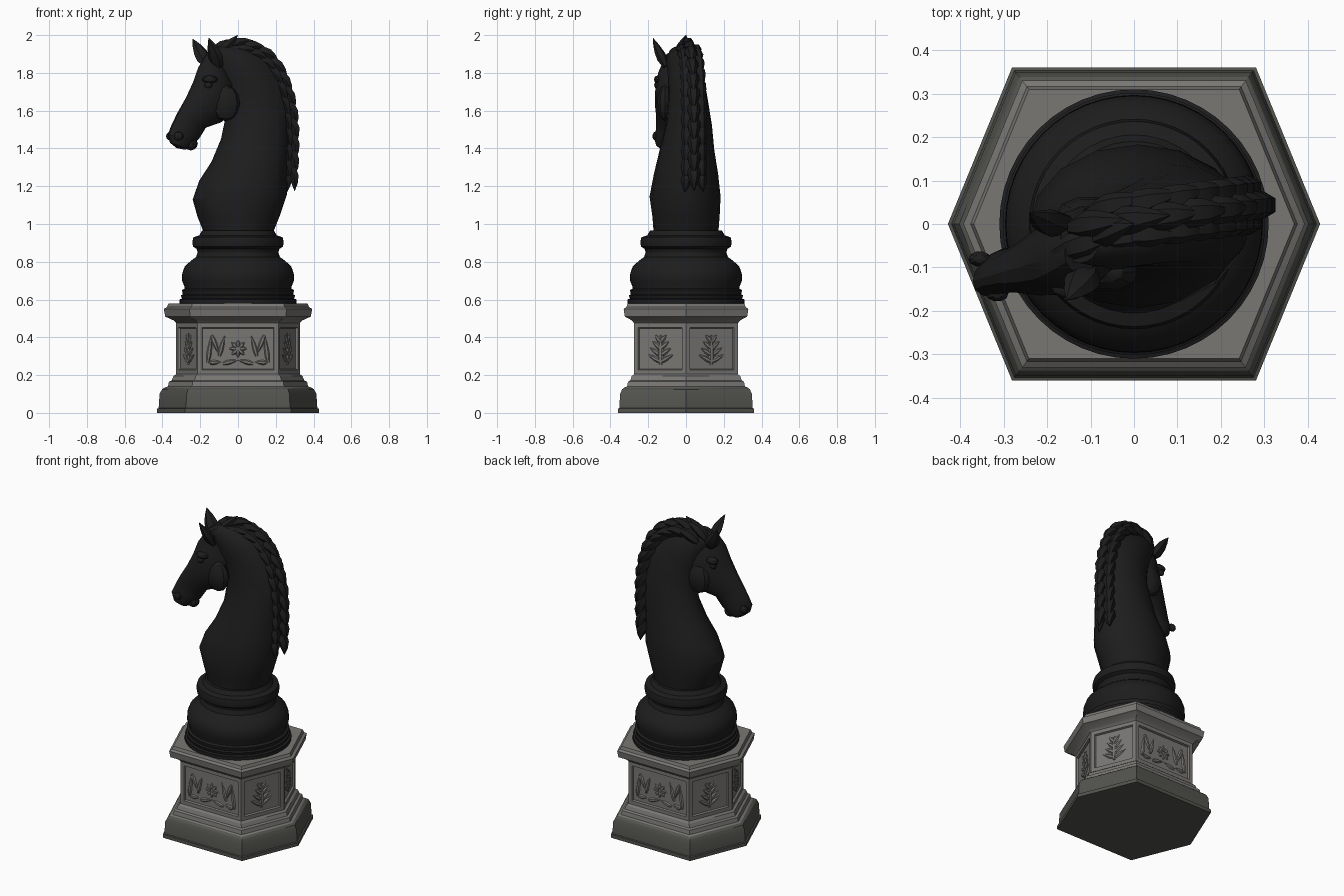
import bpy, bmesh, math
from mathutils import Vector as V

if "Cube" in bpy.data.objects:
    bpy.data.objects.remove(bpy.data.objects["Cube"])


def material(name, rgb):
    m = bpy.data.materials.new(name)
    m.diffuse_color = (*rgb, 1)
    m.use_nodes = True
    m.node_tree.nodes["Principled BSDF"].inputs["Base Color"].default_value = m.diffuse_color
    return m


BLACK = material("black_stone", (0.0125, 0.0125, 0.013))
GREY = material("grey_stone", (0.19, 0.185, 0.175))
DARK = material("dark_grey_stone", (0.085, 0.085, 0.077))


def loft(bm, rings):
    """Skin a list of equal-length point rings and cap both ends."""
    vs = [[bm.verts.new(p) for p in r] for r in rings]
    n = len(vs[0])
    for a, b in zip(vs, vs[1:]):
        for i in range(n):
            bm.faces.new((a[i], a[(i + 1) % n], b[(i + 1) % n], b[i]))
    bm.faces.new(vs[0][::-1])
    bm.faces.new(vs[-1])


def finish(name, bm, *mats):
    bmesh.ops.recalc_face_normals(bm, faces=bm.faces)
    me = bpy.data.meshes.new(name)
    bm.to_mesh(me)
    bm.free()
    for m in mats:
        me.materials.append(m)
    ob = bpy.data.objects.new(name, me)
    bpy.context.collection.objects.link(ob)
    return ob


def lofted(name, list_of_rings, *mats):
    bm = bmesh.new()
    for rings in list_of_rings:
        loft(bm, rings)
    return finish(name, bm, *mats)


def section(front, back, w, yc, n=16):
    """Oval section through two side-view points, w half-width, yc(x) its middle."""
    f, b = V(front), V(back)
    pts = []
    for i in range(n):
        a = 2 * math.pi * i / n
        p = (f + b) / 2 + (f - b) / 2 * math.cos(a)
        pts.append((p.x, yc(p.x) + w * math.sin(a), p.y))
    return pts


def leaf(p0, p1, side, w, th, bend=V((0, 0, 0)), prof=(0.55, 1, 0.9, 0.55, 0.04)):
    """Pointed leaf from p0 to p1, used for ears, mane locks and carving."""
    p0, p1 = V(p0), V(p1)
    side = V(side).normalized()
    nrm = (p1 - p0).normalized().cross(side).normalized()
    rings = []
    for k, s in enumerate(prof):
        t = k / (len(prof) - 1)
        c = p0.lerp(p1, t) + bend * math.sin(math.pi * t)
        rings.append([c + side * (math.cos(j * math.pi / 3) * w * s)
                      + nrm * (math.sin(j * math.pi / 3) * th * s) for j in range(6)])
    return rings


def blob(c, r, n=10, m=6):
    """Small ellipsoid."""
    return [[(c[0] + r[0] * math.sin(v) * math.cos(2 * math.pi * j / n),
              c[1] + r[1] * math.sin(v) * math.sin(2 * math.pi * j / n),
              c[2] - r[2] * math.cos(v)) for j in range(n)]
            for v in [0.08 + (math.pi - 0.16) * i / m for i in range(m + 1)]]


# Hexagonal pedestal: (height, half-depth) profile
HEX = [(1.19, 0), (0.78, 1), (-0.78, 1), (-1.19, 0), (-0.78, -1), (0.78, -1)]
PROFILE = [(0, .36), (.022, .36), (.025, .353), (.1, .349), (.125, .338), (.135, .325),
           (.14, .312), (.165, .307), (.172, .295), (.195, .287), (.205, .275), (.475, .275),
           (.49, .287), (.51, .324), (.55, .33), (.56, .316), (.578, .31)]
bm = bmesh.new()
loft(bm, [[(x * r, y * r, z) for x, y in HEX] for z, r in PROFILE])
bmesh.ops.recalc_face_normals(bm, faces=bm.faces)
for f in bm.faces:
    f.material_index = 1 if f.calc_center_median().z < 0.133 else 0
# Sunken panels on the six shaft faces
panels = [f for f in bm.faces if abs(f.calc_center_median().z - 0.34) < 0.01]
bmesh.ops.inset_individual(bm, faces=panels, thickness=0.033)
bmesh.ops.inset_individual(bm, faces=panels, thickness=0.006, depth=-0.012)
spots = [(f.calc_center_median(), f.normal.copy()) for f in panels]
finish("pedestal", bm, GREY, DARK)

# Carved relief in each panel: rosette and scroll leaves, or a palmette
carving = []
for c, n in spots:
    u = V((0, 0, 1)).cross(n)

    def at(a, b):
        return c + u * a + V((0, 0, b)) + n * 0.002

    def carve(a, b, w=0.013):
        d = at(*b) - at(*a)
        carving.append(leaf(at(*a), at(*b), d.cross(n), w, 0.01))

    if abs(n.y) > 0.9:
        for k in range(8):
            t = k * math.pi / 4
            carve((0.01 * math.cos(t), 0.01 * math.sin(t)),
                  (0.048 * math.cos(t), 0.048 * math.sin(t)), 0.012)
        for s in (-1, 1):
            for a, b in [((.16, -.075), (.14, .075)), ((.14, .07), (.1, -.03)),
                         ((.1, -.04), (.07, .07)), ((.08, -.08), (.0, -.06)),
                         ((.15, -.075), (.09, -.07))]:
                carve((s * a[0], a[1]), (s * b[0], b[1]))
    else:
        carve((0, -.085), (0, .085), 0.016)
        for s in (-1, 1):
            for k in range(4):
                z = -.07 + k * .035
                carve((0, z), (s * (.075 - k * .014), z + .04))
lofted("panel_carving", carving, GREY)

# Turned round foot
FOOT = [(.575, .31), (.6, .31), (.605, .297), (.622, .302), (.628, .292), (.65, .297),
        (.658, .283), (.67, .284), (.7, .296), (.74, .295), (.775, .282), (.805, .25),
        (.825, .222), (.85, .214), (.868, .219), (.88, .238), (.905, .242), (.93, .236),
        (.94, .205), (.965, .19)]
lofted("round_foot", [[[(r * math.cos(k * math.pi / 24), r * math.sin(k * math.pi / 24), z)
                        for k in range(48)] for z, r in FOOT]], BLACK)

# Horse neck and chest
NECK = [((-.175, .94), (.18, .94), .17, 0), ((-.215, 1.04), (.22, 1.04), .178, 0),
        ((-.24, 1.13), (.26, 1.16), .188, -.005), ((-.205, 1.23), (.262, 1.3), .17, 0),
        ((-.14, 1.33), (.27, 1.45), .145, .005), ((-.09, 1.45), (.262, 1.6), .122, .015),
        ((-.065, 1.57), (.225, 1.75), .105, .01), ((-.08, 1.68), (.15, 1.87), .095, 0),
        ((-.13, 1.8), (.04, 1.93), .085, -.02), ((-.17, 1.87), (-.08, 1.94), .05, -.04)]
lofted("horse_neck", [[section(f, b, w, lambda x, y=y: y) for f, b, w, y in NECK]], BLACK)


# Horse head, turned slightly to the front
def head_y(x):
    return -0.065 + 0.3 * (x + 0.15)


HEAD = [((-.16, 1.91), (-.07, 1.84), .055), ((-.21, 1.83), (-.015, 1.73), .09),
        ((-.238, 1.75), (-.012, 1.61), .1), ((-.275, 1.67), (-.085, 1.54), .086),
        ((-.32, 1.59), (-.17, 1.51), .06), ((-.352, 1.525), (-.207, 1.45), .05),
        ((-.371, 1.475), (-.235, 1.425), .054), ((-.36, 1.43), (-.26, 1.4), .044),
        ((-.325, 1.402), (-.28, 1.393), .025)]
lofted("horse_head", [[section(t, b, w, head_y) for t, b, w in HEAD]], BLACK)

# Chin, cheeks, brows, eyes and nostrils
bits = [blob((-.25, head_y(-.25), 1.425), (.037, .036, .035))]
for s in (-1, 1):
    for x, z, off, r in [(-.085, 1.64, .065, (.075, .045, .095)),
                         (-.17, 1.765, .075, (.042, .025, .022)),
                         (-.178, 1.735, .08, (.022, .016, .018)),
                         (-.335, 1.465, .04, (.026, .018, .024))]:
        bits.append(blob((x - s * .02, head_y(x) + s * off, z), r))
lofted("face_details", bits, BLACK)

# Ears
lofted("ears", [leaf((-.1, -.105, 1.83), (-.155, -.175, 1.985), (.8, -.4, .3), .042, .026),
                leaf((-.16, -.01, 1.84), (-.24, .025, 1.98), (.8, .4, .3), .042, .026)], BLACK)

# Mane: overlapping locks along the crest, three across
CREST = [V(p) for p in [(-.15, 1.90), (-.03, 1.95), (.09, 1.94), (.175, 1.87), (.235, 1.77),
                        (.265, 1.65), (.28, 1.53), (.28, 1.41), (.272, 1.29), (.27, 1.17)]]


def crest(s):
    s = min(max(s, 0), len(CREST) - 1.001)
    i = int(s)
    return CREST[i].lerp(CREST[i + 1], s - i)


locks = []
for k in range(12):
    for j in (-1, 0, 1):
        s = k * 0.7 + (0.3 if j else 0)
        a, b = crest(s), crest(s + 1.25)
        d = (b - a).normalized()
        out = V((-d.y, d.x))
        p = a - out * (.02 + .03 * abs(j))
        q = b + out * (.03 - .04 * abs(j))
        ya, yb = .01 + .12 * a.x, .01 + .12 * b.x
        locks.append(leaf((p.x, ya + j * .028, p.y), (q.x, yb + j * .048, q.y), (0, 1, .0),
                          .034, .034, V((out.x, 0, out.y)) * .018))
# Forelock and raised crown tuft
locks.append(leaf((-.06, -.03, 1.93), (-.2, -.075, 1.83), (.3, -.9, 0), .035, .03,
                  V((-.01, 0, .015))))
locks.append(leaf((-.1, -.03, 1.9), (0, 0, 2.0), (0, 1, 0), .035, .03))
lofted("mane", locks, BLACK)

# Keep creases sharp
for ob in bpy.data.objects:
    ob.select_set(True)
    bpy.context.view_layer.objects.active = ob
bpy.ops.object.shade_smooth_by_angle(angle=math.radians(28))
